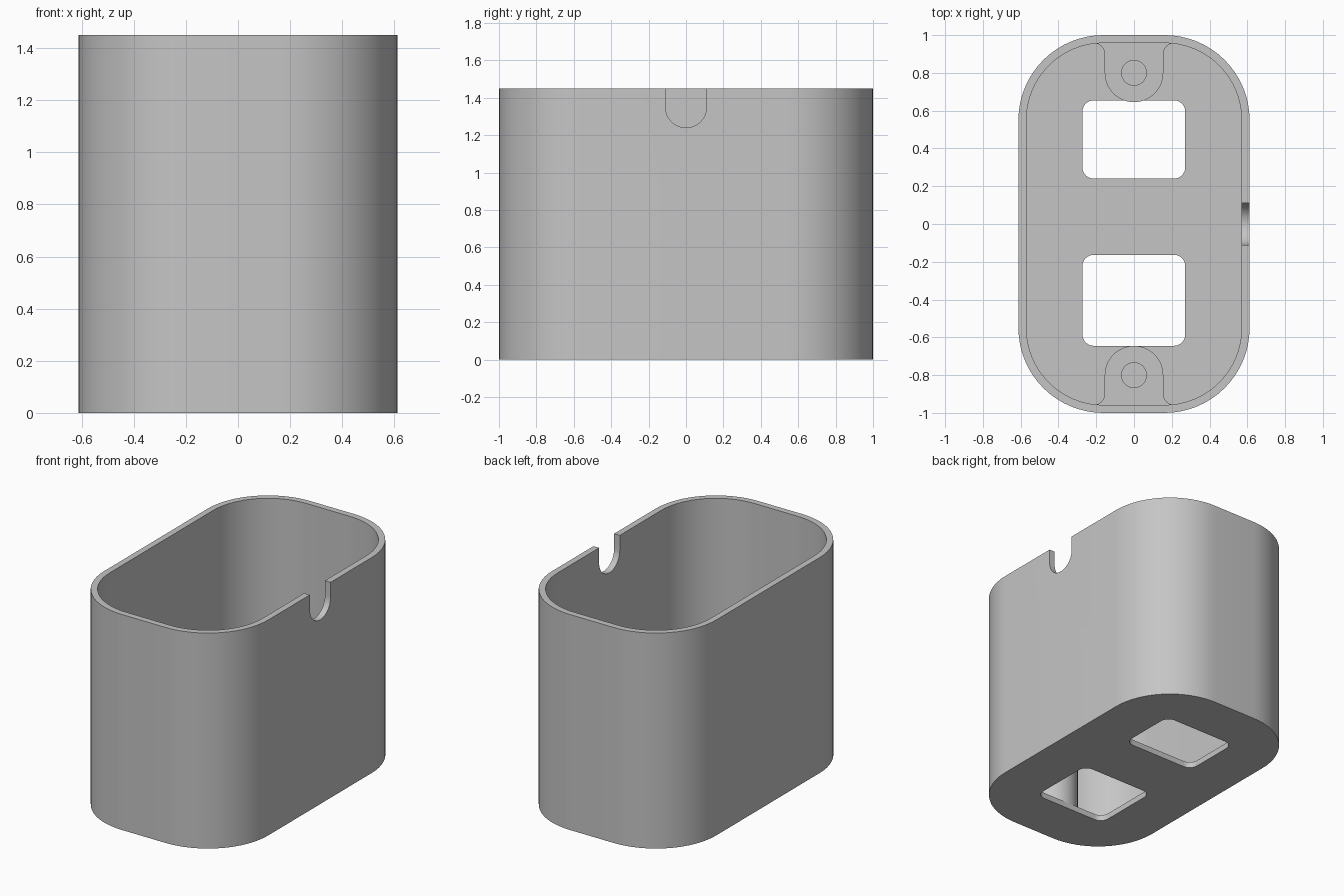
import bpy, bmesh
from math import sin, cos, pi

if "Cube" in bpy.data.objects:
    bpy.data.objects.remove(bpy.data.objects["Cube"], do_unlink=True)

HEIGHT, FLOOR, WALL = 1.45, 0.04, 0.042
HALF_X, HALF_Y, CORNER = 0.612, 1.0, 0.45
POST_TOP, POST_R, POST_Y = 0.55, 0.155, 0.8

grey = bpy.data.materials.new("plain_grey")
grey.use_nodes = True
colour = (0.56, 0.56, 0.56, 1)
grey.diffuse_color = colour
grey.node_tree.nodes["Principled BSDF"].inputs["Base Color"].default_value = colour


def arc(cx, cy, r, start, end, steps):
    return [(cx + r * cos(start + (end - start) * i / steps),
             cy + r * sin(start + (end - start) * i / steps)) for i in range(steps + 1)]


def rounded_rect(x0, x1, y0, y1, r, steps=16):
    centres = [(x1 - r, y1 - r), (x0 + r, y1 - r), (x0 + r, y0 + r), (x1 - r, y0 + r)]
    return [p for i, (cx, cy) in enumerate(centres)
            for p in arc(cx, cy, r, i * pi / 2, (i + 1) * pi / 2, steps)]


def prism(name, outline, low, high, place=lambda u, v, w: (u, v, w)):
    """Extrude a closed 2D outline from low to high."""
    bm = bmesh.new()
    face = bm.faces.new([bm.verts.new(place(u, v, low)) for u, v in outline])
    top = bmesh.ops.extrude_face_region(bm, geom=[face])
    shift = [b - a for a, b in zip(place(0, 0, low), place(0, 0, high))]
    bmesh.ops.translate(bm, vec=shift,
                        verts=[g for g in top["geom"] if isinstance(g, bmesh.types.BMVert)])
    bmesh.ops.recalc_face_normals(bm, faces=bm.faces)
    mesh = bpy.data.meshes.new(name)
    bm.to_mesh(mesh)
    bm.free()
    mesh.materials.append(grey)
    obj = bpy.data.objects.new(name, mesh)
    bpy.context.collection.objects.link(obj)
    return obj


def activate(obj):
    bpy.ops.object.select_all(action='DESELECT')
    obj.select_set(True)
    bpy.context.view_layer.objects.active = obj


def cut(obj, cutter):
    cutter.hide_render = True
    mod = obj.modifiers.new("cut", 'BOOLEAN')
    mod.operation, mod.solver, mod.object = 'DIFFERENCE', 'EXACT', cutter
    activate(obj)
    bpy.ops.object.modifier_apply(modifier=mod.name)
    bpy.data.objects.remove(cutter, do_unlink=True)


def smooth(obj):
    activate(obj)
    bpy.ops.object.shade_smooth_by_angle(angle=pi / 6)


# Open-topped housing with a thin floor
housing = prism("housing", rounded_rect(-HALF_X, HALF_X, -HALF_Y, HALF_Y, CORNER), 0, HEIGHT)
ix, iy = HALF_X - WALL, HALF_Y - WALL
cut(housing, prism("cavity", rounded_rect(-ix, ix, -iy, iy, CORNER - WALL), FLOOR, HEIGHT + 0.1))

# Two windows through the floor
for y0, y1 in ((0.24, 0.655), (-0.645, -0.163)):
    cut(housing, prism("window", rounded_rect(-0.273, 0.271, y0, y1, 0.06, 8), -0.1, 0.2))

# Round-bottomed cable notch in the rim
notch = [(0.11, HEIGHT + 0.1), (-0.11, HEIGHT + 0.1)] + arc(0, HEIGHT - 0.1, 0.11, pi, 2 * pi, 20)
cut(housing, prism("notch", notch, 0.5, 0.7, lambda u, v, w: (w, u, v)))
smooth(housing)

# Screw posts joined to the end walls with fillets
fillet = 0.06
left = arc(-POST_R - fillet, iy - fillet, fillet, pi / 2, 0, 8)
right = [(-x, y) for x, y in reversed(left)]
flare = POST_R + fillet
outline = ([(-flare, iy + 0.02)] + left + arc(0, POST_Y, POST_R, pi, 2 * pi, 28)
           + right + [(flare, iy + 0.02)])
for name, side in (("back_post", 1), ("front_post", -1)):
    place = lambda u, v, w, s=side: (u, s * v, w)
    post = prism(name, outline, FLOOR / 2, POST_TOP, place)
    cut(post, prism("screw_hole", arc(0, POST_Y, 0.066, 0, 2 * pi * 31 / 32, 31),
                    FLOOR + 0.01, POST_TOP + 0.1, place))
    smooth(post)
